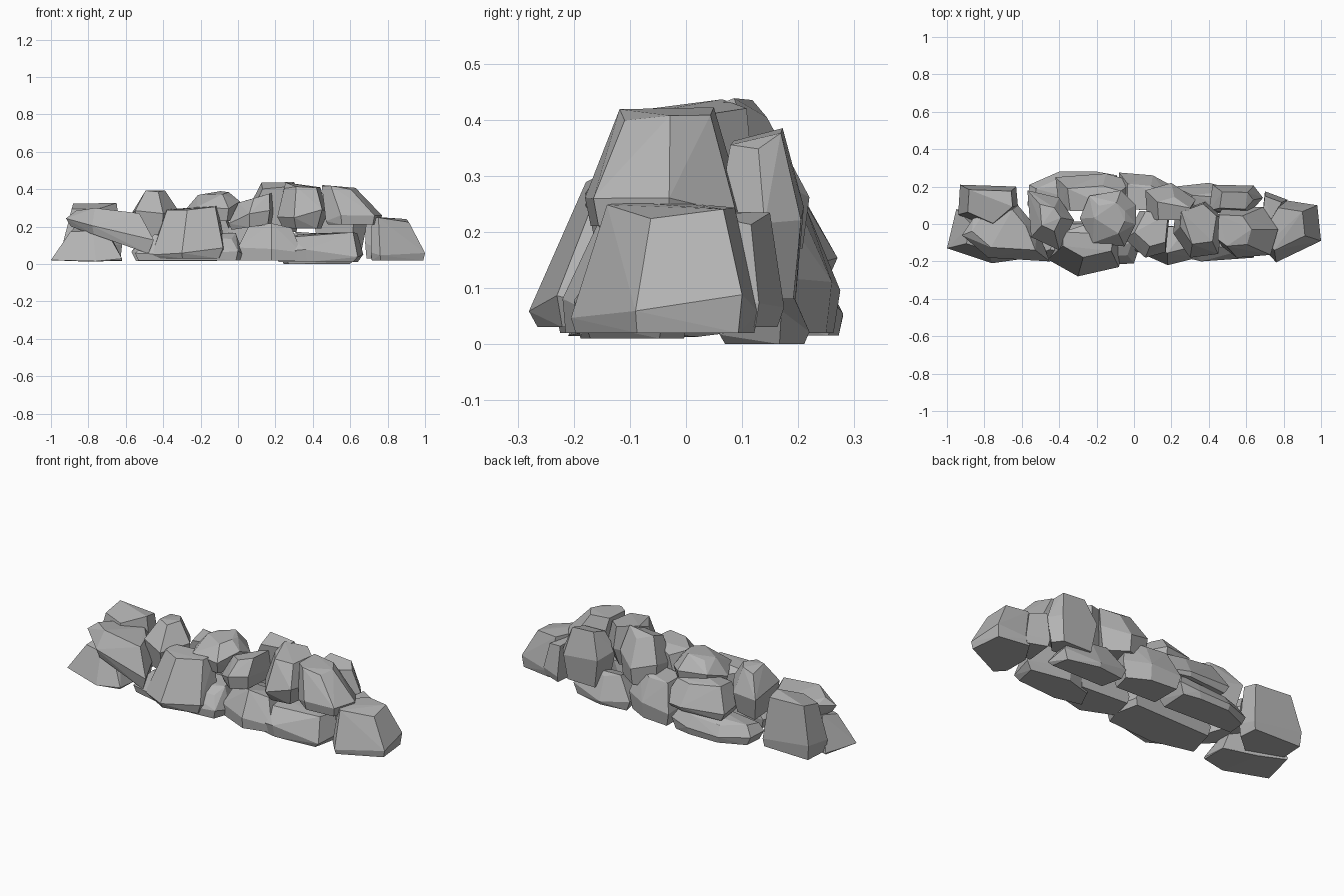
import bpy, bmesh, random
from mathutils import Vector

if "Cube" in bpy.data.objects:
    bpy.data.objects.remove(bpy.data.objects["Cube"])

random.seed(4)
stone = bpy.data.materials.new("grey stone")
stone.diffuse_color = (0.46, 0.46, 0.46, 1)
stone.use_nodes = True
stone.node_tree.nodes["Principled BSDF"].inputs["Base Color"].default_value = stone.diffuse_color


def rock(name, foot, z0, z1, top=0.65, lean=(0, 0), tilt=(0, 0), belly=0.25, base=0.88):
    """Faceted boulder: base, belly and top rings around an outline, wrapped in a hull.
    tilt holds the slopes along x of the underside and of the top."""
    outline = [Vector(p) for p in foot]
    mid = sum(outline, Vector((0, 0))) / len(outline)
    bm = bmesh.new()
    for t, scale in ((0, base), (belly, 1.0), (1, top)):
        for p in outline:
            q = mid + (p - mid) * scale
            if t == 1:
                q += Vector(lean)
            slope = tilt[0] + t * (tilt[1] - tilt[0])
            z = z0 + t * (z1 - z0) + slope * (q.x - mid.x)
            if t == 1:
                z -= random.uniform(0, 0.04)
            elif t > 0:
                z += random.uniform(-0.02, 0.03)
            bm.verts.new((q.x, q.y, z))
    hull = bmesh.ops.convex_hull(bm, input=bm.verts[:])
    loose = {g for g in hull["geom_interior"] + hull["geom_unused"]
             if isinstance(g, bmesh.types.BMVert)}
    bmesh.ops.delete(bm, geom=list(loose), context='VERTS')
    # Merge nearly coplanar triangles into broad facets
    bmesh.ops.dissolve_limit(bm, angle_limit=0.06, verts=bm.verts[:], edges=bm.edges[:])
    bmesh.ops.recalc_face_normals(bm, faces=bm.faces[:])
    mesh = bpy.data.meshes.new(name)
    bm.to_mesh(mesh)
    bm.free()
    mesh.materials.append(stone)
    bpy.context.collection.objects.link(bpy.data.objects.new(name, mesh))


# Left end of the pile
rock("left_end_rock", [(-1, -.13), (-.76, -.21), (-.62, -.19), (-.62, -.04), (-.8, .02), (-.95, .08)],
     .02, .21, top=.5, belly=.05, base=.98)
rock("leaning_slab", [(-.92, -.06), (-.78, -.18), (-.45, -.2), (-.52, -.02), (-.62, .1), (-.86, .03)],
     .13, .3, top=.72, lean=(-.01, .02), tilt=(-.35, -.1), belly=.4)
rock("left_back_rock", [(-.93, .21), (-.63, .2), (-.62, .09), (-.76, -.03), (-.94, .05)],
     .03, .33, top=.75, lean=(.01, 0), belly=.2, base=.95)
rock("left_upper_rock", [(-.57, .18), (-.4, .14), (-.32, .02), (-.4, -.14), (-.55, -.07)],
     .14, .41, top=.45, lean=(0, .01), belly=.45, base=.8)

# Front row
rock("front_left_boulder", [(-.46, -.19), (-.3, -.28), (-.08, -.23), (-.06, -.1), (-.28, -.02), (-.46, -.08)],
     .03, .31, top=.68, lean=(.02, .06), belly=.12, tilt=(0, .1))
rock("front_ground_slab", [(-.55, -.17), (-.3, -.23), (0, -.21), (.03, -.12), (0, .02), (-.5, .01)],
     .02, .17, top=.75, lean=(.02, .02), base=.95)
rock("front_middle_rock", [(0, -.14), (.18, -.22), (.34, -.18), (.33, -.02), (.03, .0)],
     .02, .22, top=.68, lean=(0, .03), base=.95)
rock("front_right_rock", [(.19, -.16), (.36, -.2), (.64, -.18), (.67, -.04), (.42, .01), (.25, -.04)],
     .01, .175, top=.75, lean=(.03, .03), tilt=(0, .1))

# Right end
rock("right_end_rock", [(.71, -.15), (.76, -.205), (1, -.09), (.98, .1), (.79, .13), (.71, 0)],
     .02, .255, top=.68, lean=(-.03, .01), belly=.17, base=.95)
rock("right_end_wedge", [(.68, -.01), (.75, .0), (.82, .13), (.7, .175)],
     .03, .24, top=.75, lean=(-.01, 0))

# Crown stones
rock("crown_left", [(-.29, .03), (-.22, -.1), (-.05, -.12), (.01, .0), (.01, .1), (-.07, .18), (-.24, .15)],
     .23, .39, top=.55, tilt=(0, .05), belly=.45)
rock("crown_middle", [(-.05, -.08), (.06, -.18), (.17, -.15), (.19, .05), (.03, .07)],
     .2, .36, top=.75, lean=(.02, .03), tilt=(.15, .28), belly=.3)
rock("crown_peak", [(.21, -.05), (.3, -.18), (.45, -.16), (.48, .03), (.38, .12), (.22, .06)],
     .19, .44, top=.72, lean=(0, .03), belly=.3, base=.75)
rock("crown_right", [(.47, -.12), (.55, -.18), (.73, -.165), (.77, -.03), (.69, .09), (.48, .1)],
     .21, .43, top=.6, lean=(-.08, .01), tilt=(0, -.12), belly=.12, base=.92)
rock("crown_back", [(.07, .03), (.28, .03), (.33, .13), (.2, .22), (.06, .18)],
     .17, .44, top=.65, lean=(.02, -.04), belly=.4)

# Back row
rock("back_right_upper", [(.4, .07), (.62, .06), (.69, .14), (.64, .205), (.42, .21)],
     .08, .385, top=.62, lean=(0, -.01), belly=.5, base=.8)
rock("back_right_ground", [(.25, .06), (.62, .06), (.6, .17), (.4, .22), (.22, .2)],
     0, .18, top=.55, lean=(0, -.02), belly=.2)
rock("back_middle_rock", [(-.08, .08), (.2, .07), (.23, .19), (.1, .26), (-.08, .275)],
     .02, .26, top=.7, lean=(0, -.03), belly=.3)
rock("back_upper_slab", [(-.4, .08), (-.04, .08), (-.01, .23), (-.15, .27), (-.42, .25)],
     .13, .3, top=.7, lean=(0, -.04), belly=.15)
rock("back_ground_slab", [(-.57, .1), (-.1, .08), (-.09, .26), (-.2, .28), (-.4, .28), (-.56, .21)],
     .015, .14, top=.85, lean=(0, -.02), belly=.35, base=.9)
